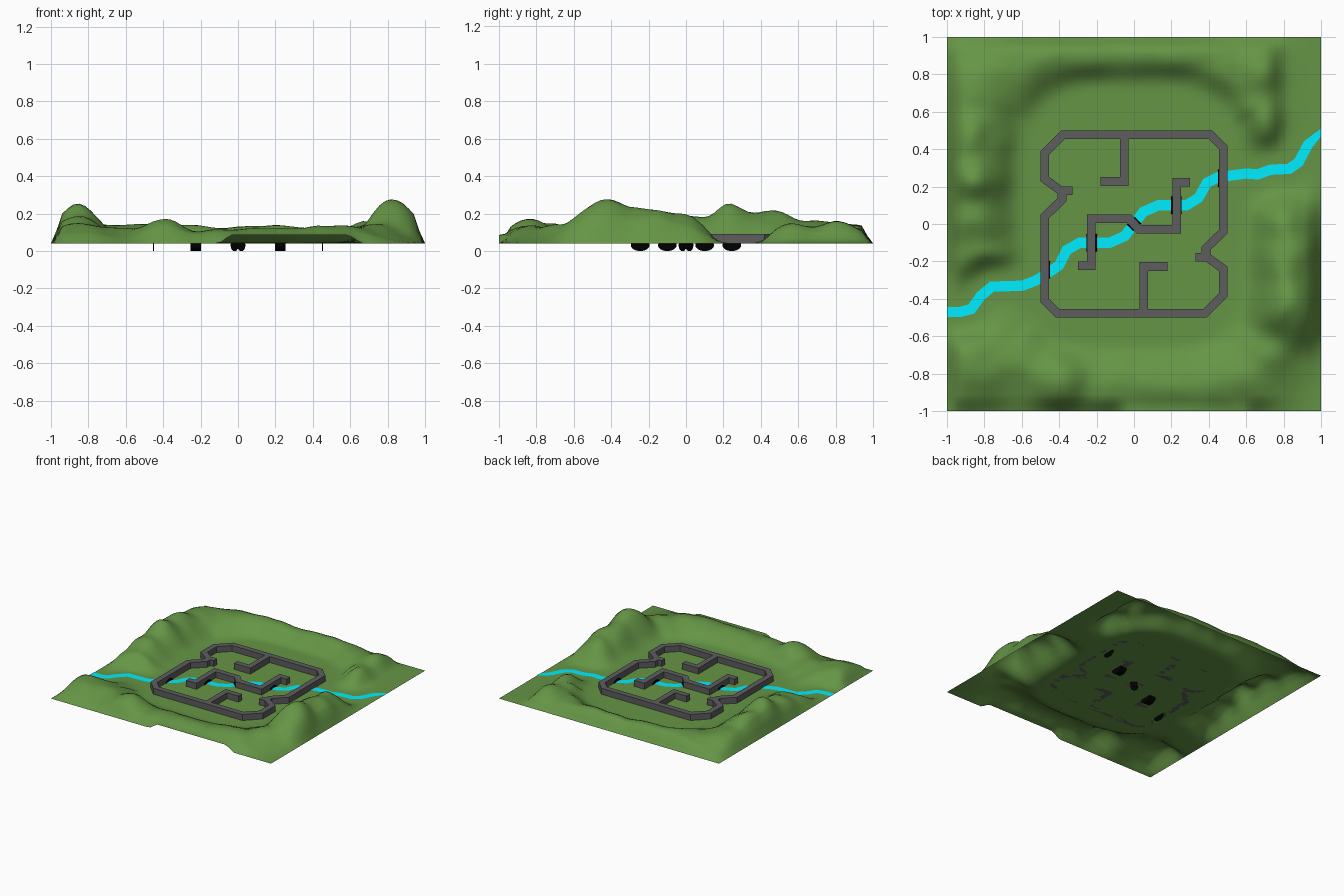
import bpy, bmesh, math
from mathutils import Vector, Matrix, noise

if "Cube" in bpy.data.objects:
    bpy.data.objects.remove(bpy.data.objects["Cube"])

GROUND = 0.041


def material(name, rgb):
    m = bpy.data.materials.new(name)
    m.diffuse_color = (*rgb, 1)
    m.use_nodes = True
    m.node_tree.nodes["Principled BSDF"].inputs["Base Color"].default_value = m.diffuse_color
    return m


GRASS = material("grass", (0.13, 0.30, 0.06))
WATER = material("water", (0.0, 0.85, 1.0))
STONE = material("stone", (0.11, 0.11, 0.11))
BLACK = material("black", (0.0, 0.0, 0.0))


def finish(name, bm, mat, smooth=False):
    me = bpy.data.meshes.new(name)
    bm.normal_update()
    bm.to_mesh(me)
    bm.free()
    me.materials.append(mat)
    for p in me.polygons:
        p.use_smooth = smooth
    ob = bpy.data.objects.new(name, me)
    bpy.context.collection.objects.link(ob)
    return ob


def ribbon(bm, path, width, z):
    """Flat mitred strip following a 2D path."""
    pts = [Vector(p) for p in path]
    rows = []
    for i, p in enumerate(pts):
        a = (p - pts[i - 1]).normalized() if i else None
        b = (pts[i + 1] - p).normalized() if i < len(pts) - 1 else None
        a, b = a or b, b or a
        na, nb = Vector((-a.y, a.x)), Vector((-b.y, b.x))
        n = (na + nb).normalized()
        n *= width / 2 / max(n.dot(na), 0.4)
        rows.append([bm.verts.new((*(p + s * n), z)) for s in (1, -1)])
    return [bm.faces.new((r[0], r[1], q[1], q[0])) for r, q in zip(rows, rows[1:])]


def wall(name, path, width=0.046, top=0.09):
    bm = bmesh.new()
    faces = ribbon(bm, path, width, GROUND)
    ext = bmesh.ops.extrude_face_region(bm, geom=faces, use_keep_orig=True)
    up = [v for v in ext["geom"] if isinstance(v, bmesh.types.BMVert)]
    bmesh.ops.translate(bm, verts=up, vec=(0, 0, top - GROUND))
    bmesh.ops.recalc_face_normals(bm, faces=bm.faces)
    finish(name, bm, STONE)


def turned(path):
    return [(-x, -y) for x, y in path]


def step(a, b, t):
    t = min(1, max(0, (t - a) / (b - a)))
    return t * t * (3 - 2 * t)


# River course
course = [(-1, -.47), (-.93, -.47), (-.87, -.455), (-.82, -.385), (-.76, -.335),
          (-.6, -.33), (-.53, -.305), (-.47, -.27), (-.4, -.22), (-.36, -.14),
          (-.29, -.1), (-.13, -.1), (-.05, -.065), (0, 0), (.05, .065), (.13, .1),
          (.28, .1), (.345, .14), (.39, .22), (.45, .25), (.6, .27), (.66, .265),
          (.73, .29), (.83, .295), (.88, .33), (.93, .425), (1, .49)]


def river_distance(p):
    best = 9
    for a, b in zip(course, course[1:]):
        a, b = Vector(a), Vector(b)
        d = b - a
        t = min(1, max(0, (p - a).dot(d) / d.length_squared))
        best = min(best, (p - a - d * t).length)
    return best


# Hills ringing the flat court: x, y, height, x spread, y spread
hills = [(.83, -.45, .235, .12, .14), (.82, -.2, .195, .12, .15), (.81, 0, .14, .11, .1),
         (.68, .58, .11, .1, .12), (.68, .82, .11, .1, .13), (.5, .8, .08, .16, .14),
         (.25, .9, .09, .24, .1), (-.05, .9, .08, .22, .1), (-.35, .9, .1, .22, .1),
         (-.62, .84, .1, .18, .14), (-.84, .72, .12, .15, .15),
         (-.86, .25, .195, .12, .14), (-.85, .47, .17, .12, .14), (-.86, .02, .14, .13, .14),
         (-.82, -.18, .09, .16, .1), (-.85, -.75, .11, .15, .15), (-.62, -.74, .075, .16, .14),
         (-.4, -.83, .13, .12, .11), (-.1, -.86, .075, .2, .12), (.2, -.86, .08, .2, .11),
         (.5, -.84, .1, .18, .12), (.72, -.7, .1, .12, .13)]


def height(x, y):
    h = 0
    for cx, cy, amp, sx, sy in hills:
        h += (amp * math.exp(-((x - cx) / sx) ** 2 / 2 - ((y - cy) / sy) ** 2 / 2)) ** 3
    h = h ** (1 / 3)
    h *= 1 + 0.16 * noise.noise(Vector((x * 7, y * 7, 3)))
    ring = (abs(x / .57) ** 4 + abs(y / (.74 if y > 0 else .66)) ** 4) ** .25
    h *= step(0.97, 1.27 if abs(x) > abs(y) else 1.17, ring)
    if y > .35:  # the back right corner drops to flat ground
        h *= 1 - step(.72, .84, x) * .8
    h *= step(0.06, 0.2, river_distance(Vector((x, y))))
    h *= min(1, (1 - abs(x)) / .055)
    rim = 0
    if y < 0:  # raised lip along the front edge
        rim = .045 * min(1, max(0, (x + .1) / .06)) * min(1, max(0, (.66 - x) / .07))
    k = min(1, (1 - abs(y)) / .06)
    return GROUND + h * k + rim * (1 - k)


# Terrain sheet
bm = bmesh.new()
bmesh.ops.create_grid(bm, x_segments=66, y_segments=66, size=1)
for v in bm.verts:
    v.co.z = height(v.co.x, v.co.y)
finish("terrain", bm, GRASS, True)

# River
bm = bmesh.new()
ribbon(bm, course, 0.055, GROUND + 0.003)
for v in bm.verts:
    if abs(v.co.x) > .96:
        v.co.x = math.copysign(1, v.co.x)
finish("river", bm, WATER)

# Outer wall halves, each ending in a notch stub
outer = [(-.33, .178), (-.392, .178), (-.477, .24), (-.477, .38), (-.38, .477),
         (.41, .477), (.477, .41), (.477, -.04), (.385, -.13), (.385, -.2)]
wall("outer_wall_north", outer)
wall("outer_wall_south", turned(outer))

# Inner walls
hook = [(-.053, .477), (-.053, .227), (-.18, .227)]
wall("hook_wall_north", hook)
wall("hook_wall_south", turned(hook))
centre = [(-.3, -.223), (-.228, -.223), (-.228, .028), (-.025, .028)]
wall("centre_wall", centre + turned(centre)[::-1])


# Round culvert openings where the river meets the walls
def culvert(name, x, y, radius, depth, angle=0):
    bm = bmesh.new()
    bmesh.ops.create_cone(bm, cap_ends=True, segments=32, radius1=1, radius2=1, depth=1)
    m = (Matrix.Translation((x, y, .031)) @ Matrix.Rotation(angle, 4, 'Z')
         @ Matrix.Diagonal((depth, radius, .031, 1)) @ Matrix.Rotation(math.pi / 2, 4, 'Y'))
    bmesh.ops.transform(bm, matrix=m, verts=bm.verts)
    finish(name, bm, BLACK)


for s, side in ((1, "east"), (-1, "west")):
    culvert("inner_culvert_" + side, s * .226, s * .1, .05, .054)
    culvert("outer_culvert_" + side, s * .452, s * .245, .05, .005)
    culvert("centre_culvert_" + side, s * .018, s * .018, .027, .006, math.pi / 4)
